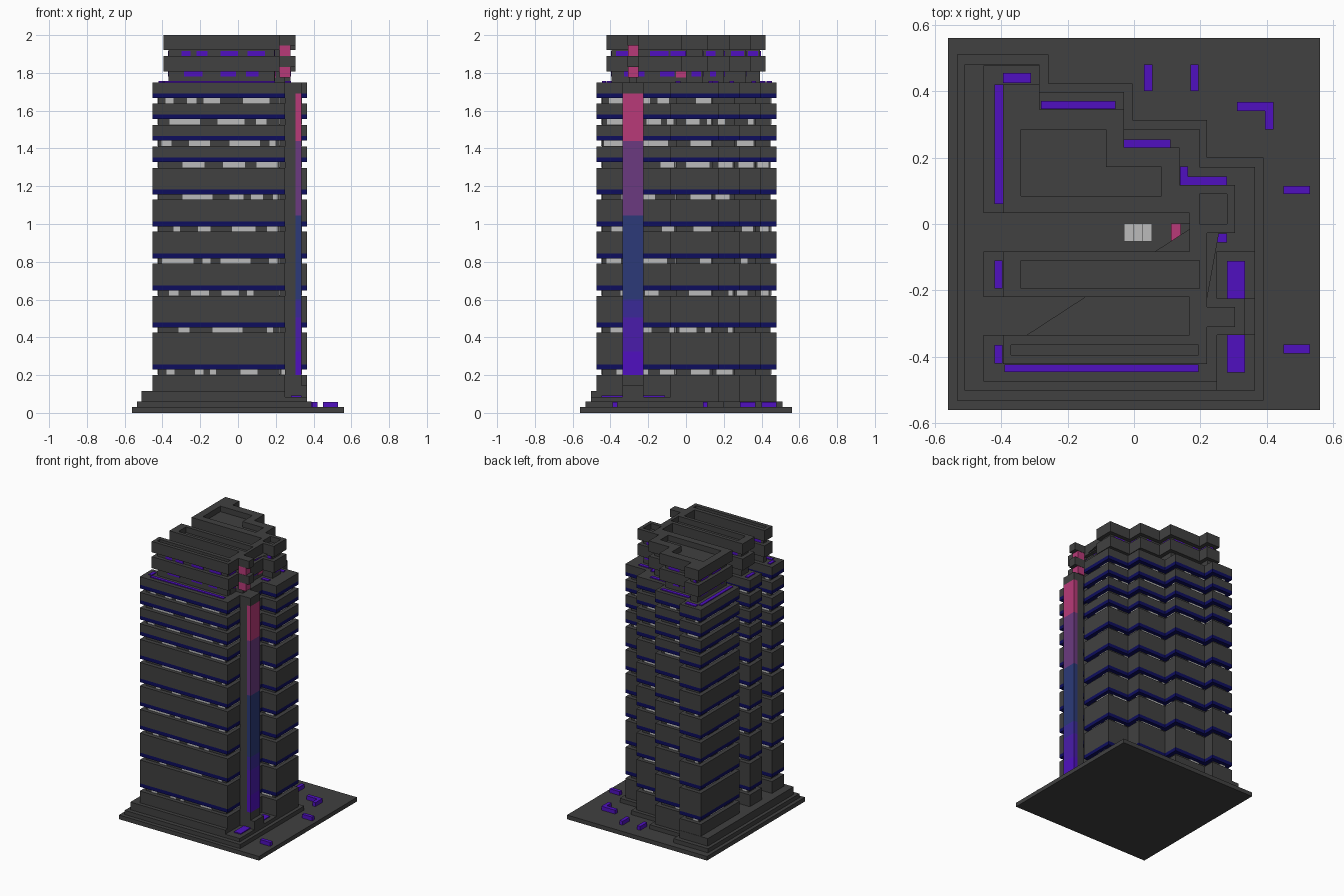
import bpy, bmesh, random

random.seed(4)
if "Cube" in bpy.data.objects:
    bpy.data.objects.remove(bpy.data.objects["Cube"])


def material(name, r, g, b):
    m = bpy.data.materials.new(name)
    m.diffuse_color = (r, g, b, 1)
    m.use_nodes = True
    m.node_tree.nodes["Principled BSDF"].inputs["Base Color"].default_value = (r, g, b, 1)
    return m


DARK = material("charcoal", .052, .052, .052)
NAVY = material("navy", .004, .004, .11)
PALE = material("pale grey", .5, .5, .5)
PURPLE = material("purple", .08, .005, .53)
PINK = material("pink", .48, .042, .19)
MAUVE = material("mauve", .147, .042, .216)
BLUE = material("slate blue", .025, .042, .19)
INDIGO = material("indigo", .042, .023, .31)
VIOLET = material("violet", .068, .012, .41)


def prism(name, layers, mat):
    """Extrude each (outline, z0, z1) upward into one object."""
    bm = bmesh.new()
    for outline, z0, z1 in layers:
        face = bm.faces.new([bm.verts.new((x, y, z0)) for x, y in outline])
        top = bmesh.ops.extrude_face_region(bm, geom=[face], use_keep_orig=True)["geom"]
        bmesh.ops.translate(bm, vec=(0, 0, z1 - z0),
                            verts=[v for v in top if isinstance(v, bmesh.types.BMVert)])
    bmesh.ops.recalc_face_normals(bm, faces=bm.faces[:])
    me = bpy.data.meshes.new(name)
    bm.to_mesh(me)
    bm.free()
    me.materials.append(mat)
    ob = bpy.data.objects.new(name, me)
    bpy.context.scene.collection.objects.link(ob)
    return ob


def rect(x0, x1, y0, y1):
    return [(x0, y0), (x1, y0), (x1, y1), (x0, y1)]


def inset(outline, d):
    """Move every wall of a right-angled outline inward by d."""
    out = []
    for i, (x, y) in enumerate(outline):
        px, py = outline[i - 1]
        nx, ny = outline[(i + 1) % len(outline)]
        sx = sy = 0
        for dx, dy in ((x - px, y - py), (nx - x, ny - y)):
            length = abs(dx) + abs(dy)
            sx -= dy / length
            sy += dx / length
        out.append((x + sx * d, y + sy * d))
    return out


def window_strips(outline, z0, z1, longest, gap):
    """Thin plates of random length along the walls of an outline."""
    layers = []
    t = .004
    for i, (ax, ay) in enumerate(outline):
        bx, by = outline[(i + 1) % len(outline)]
        length = abs(bx - ax) + abs(by - ay)
        ux, uy = (bx - ax) / length, (by - ay) / length
        s = random.uniform(.01, gap)
        while s < length - .03:
            e = min(s + random.uniform(.03, longest), length - .01)
            xs = sorted((ax + ux * s + uy * t, ax + ux * e - uy * t))
            ys = sorted((ay + uy * s - ux * t, ay + uy * e + ux * t))
            layers.append((rect(*xs, *ys), z0, z1))
            s = e + random.uniform(.03, gap)
    return layers


# Outlines: stepped back corner, two light courts cut in from the -x side
COURTS = ((.033, -.083), (-.22, -.335))


def with_courts(outline, left):
    for y1, y0 in COURTS:
        outline = outline + [(left, y1), (.167, y1), (.167, y0), (left, y0)]
    return outline


tower = with_courts([(-.453, -.475), (.25, -.475), (.25, -.083), (.365, -.083), (.365, .172),
                     (.197, .172), (.197, .286), (-.03, .286), (-.03, .397), (-.284, .397),
                     (-.284, .478), (-.453, .478)], -.453)
crown = with_courts([(-.395, -.422), (.22, -.422), (.22, -.027), (.305, -.027), (.305, .117),
                     (.137, .117), (.137, .23), (-.03, .23), (-.03, .345), (-.284, .345),
                     (-.284, .42), (-.395, .42)], -.395)

# Ground slab and stepped plinth
prism("ground_slab", [(rect(-.56, .56, -.56, .56), 0, .03)], DARK)
prism("plinth_lower", [([(-.534, -.532), (.39, -.532), (.39, .2), (.22, .2), (.22, .313),
                         (-.005, .313), (-.005, .424), (-.257, .424), (-.257, .511),
                         (-.534, .511)], .03, .06)], DARK)
prism("plinth_upper", [([(-.51, -.502), (.25, -.502), (.25, -.083), (.365, -.083), (.365, .172),
                         (.197, .172), (.197, .286), (-.03, .286), (-.03, .397), (-.284, .397),
                         (-.284, .48), (-.51, .48)], .06, .115),
                       (rect(.25, .365, -.502, -.083), .06, .085)], DARK)
prism("tower_base", [(tower, .115, .2)], DARK)

# Tower core, floor slabs with navy lower edges, lit windows in the gaps
core = inset(tower, .03)
prism("tower_core", [(core, .2, 1.74)], DARK)
floors = [(1.75, 1.692), (1.637, 1.581), (1.525, 1.467), (1.411, 1.353), (1.297, 1.183),
          (1.13, 1.014), (.96, .844), (.79, .675), (.619, .478), (.425, .256)]
prism("floor_slabs", [(tower, low, top) for top, low in floors], DARK)
prism("floor_edges", [(tower, low - .026, low) for _, low in floors], NAVY)
windows = []
for _, low in floors:
    windows += window_strips(core, low - .054, low - .026, .17, .13)
prism("tower_windows", windows, PALE)

# Set-back crown of two slabs with parapet recesses in the roof
crown_core = inset(crown, .028)
prism("crown_core", [(crown_core, 1.75, 1.93)], DARK)
prism("crown_lower_slab", [(crown, 1.807, 1.89)], DARK)
roof = prism("crown_roof_slab", [(crown, 1.922, 2)], DARK)
cutter = prism("roof_recess_cutter", [
    (rect(-.37, .195, -.395, -.365), 1.96, 2.1),
    (rect(-.34, .197, -.195, -.11), 1.96, 2.1),
    (rect(.197, .28, .0, .09), 1.96, 2.1),
    ([(-.34, .085), (.083, .085), (.083, .172), (-.085, .172), (-.085, .285), (-.34, .285)],
     1.96, 2.1)], DARK)
cutter.hide_render = True
cutter.hide_viewport = True
cut = roof.modifiers.new("roof_recesses", "BOOLEAN")
cut.operation = "DIFFERENCE"
cut.solver = "EXACT"
cut.object = cutter
prism("crown_windows", window_strips(crown_core, 1.782, 1.807, .1, .1)
      + window_strips(crown_core, 1.89, 1.915, .1, .1), PURPLE)

# Purple lights lying on the ledge around the crown
ledge = [(-.395, -.31, .425, .455), (-.42, -.395, .06, .42), (-.28, -.055, .346, .37),
         (-.03, .11, .231, .255), (.138, .28, .118, .143), (.138, .163, .143, .173),
         (.222, .28, -.055, -.028), (-.42, -.396, -.195, -.11), (-.42, -.396, -.42, -.365),
         (-.39, .195, -.446, -.423)]
prism("ledge_lights", [(rect(*r), 1.75, 1.756) for r in ledge], PURPLE)

# Lift column with its colour-graded light strip
prism("column_pedestal", [(rect(.25, .365, -.335, -.225), .06, .145)], DARK)
prism("column_shaft", [(rect(.25, .305, -.335, -.225), .145, 1.75),
                       (rect(.305, .335, -.335, -.225), .145, .2),
                       (rect(.305, .335, -.335, -.225), 1.692, 1.75)], DARK)
strip = [(.2, .325, PURPLE), (.325, .505, VIOLET), (.505, .6, INDIGO), (.6, 1.045, BLUE),
         (1.045, 1.44, MAUVE), (1.44, 1.692, PINK)]
for i, (z0, z1, mat) in enumerate(strip):
    prism(f"column_light_{i + 1}", [(rect(.305, .335, -.335, -.225), z0, z1)], mat)
prism("column_head", [(rect(.22, .305, -.31, -.25), z0, z1)
                      for z0, z1 in ((1.83, 1.89), (1.945, 2))], DARK)
prism("column_head_core", [(rect(.19, .25, -.3, -.26), 1.75, 1.95)], DARK)
prism("column_head_lights", [(rect(.22, .278, -.308, -.252), z0, z1)
                             for z0, z1 in ((1.775, 1.83), (1.89, 1.945))], PINK)

# Light courts: pink lamp at the inner end, pale steps on the floor
for i, y in enumerate((-.026, -.278)):
    prism(f"court_lamp_{i + 1}", [(rect(.112, .2, y - .027, y + .027), 1.775, 1.83)], PINK)
    prism(f"court_lamp_cover_{i + 1}", [(rect(.14, .2, y - .027, y + .027), 1.83, 1.89)], DARK)
    prism(f"court_steps_{i + 1}", [(rect(-.03 + k * .028, -.002 + k * .028, y - .027, y + .027),
                                    .115, .14 + k * .028) for k in range(3)], PALE)

# Purple ground lights beside the column and out on the slab
prism("entrance_lights", [(rect(.28, .335, y, y + .112), .085, .092) for y in (-.447, -.224)],
      PURPLE)
benches = [(.03, .055, .4, .48), (.17, .195, .4, .48), (.31, .395, .34, .368),
           (.395, .42, .285, .368), (.45, .53, .09, .115), (.45, .53, -.39, -.363)]
prism("ground_lights", [(rect(*r), .03, .058) for r in benches], PURPLE)
